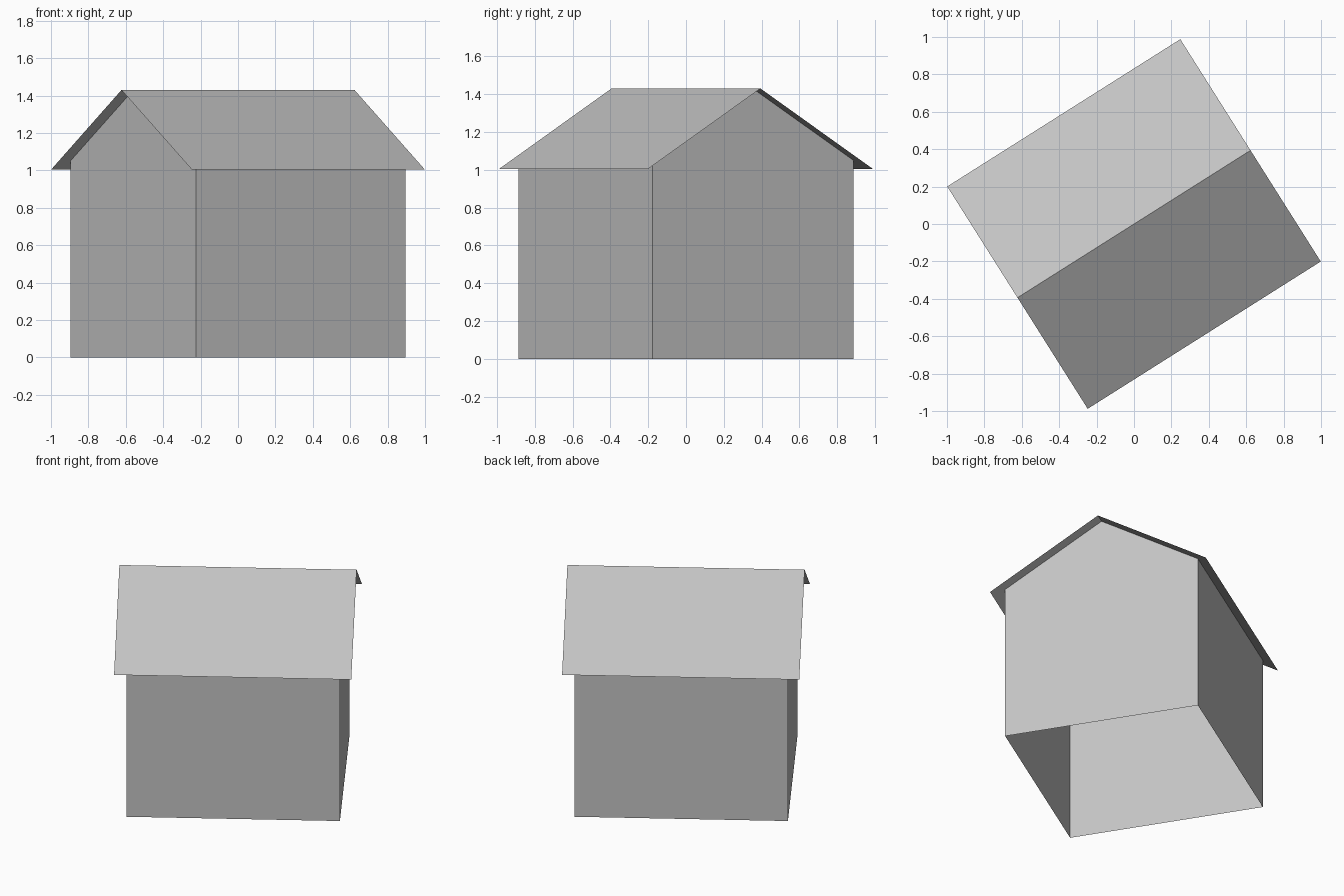
import bpy, bmesh, math

if "Cube" in bpy.data.objects:
    bpy.data.objects.remove(bpy.data.objects["Cube"])

ANGLE = math.atan2(0.79, 1.25)   # whole house is turned on its plot
WALL_L, WALL_W = 0.663, 0.628    # half length along ridge, half width
ROOF_L, ROOF_W = 0.737, 0.703    # roof overhangs on every side
RIDGE, EAVE = 1.43, 1.005
SLOPE = (RIDGE - EAVE) / ROOF_W
WALL_TOP = RIDGE - SLOPE * WALL_W

grey = bpy.data.materials.new("light_grey")
grey.diffuse_color = (0.55, 0.55, 0.55, 1)
grey.use_nodes = True
grey.node_tree.nodes["Principled BSDF"].inputs["Base Color"].default_value = grey.diffuse_color


def extruded_sheet(name, profile, half_length, end_caps):
    """Sweep an open (y, z) profile along the ridge, optionally capping the ends."""
    bm = bmesh.new()
    a = [bm.verts.new((-half_length, y, z)) for y, z in profile]
    b = [bm.verts.new((half_length, y, z)) for y, z in profile]
    for i in range(len(profile) - 1):
        if end_caps and 0 < i < len(profile) - 2:
            continue                       # the roof covers this part
        bm.faces.new((a[i], b[i], b[i + 1], a[i + 1]))
    if end_caps:
        bm.faces.new(a[::-1])
        bm.faces.new(b)
    mesh = bpy.data.meshes.new(name)
    bm.to_mesh(mesh)
    bm.free()
    mesh.materials.append(grey)
    obj = bpy.data.objects.new(name, mesh)
    obj.rotation_euler.z = ANGLE
    bpy.context.collection.objects.link(obj)
    return obj


# walls: two long sides and two pointed gables, open underneath
extruded_sheet("walls", [(-WALL_W, 0), (-WALL_W, WALL_TOP), (0, RIDGE - 0.001),
                         (WALL_W, WALL_TOP), (WALL_W, 0)], WALL_L, True)

# roof: thin folded sheet
extruded_sheet("roof", [(-ROOF_W, EAVE), (0, RIDGE), (ROOF_W, EAVE)], ROOF_L, False)
